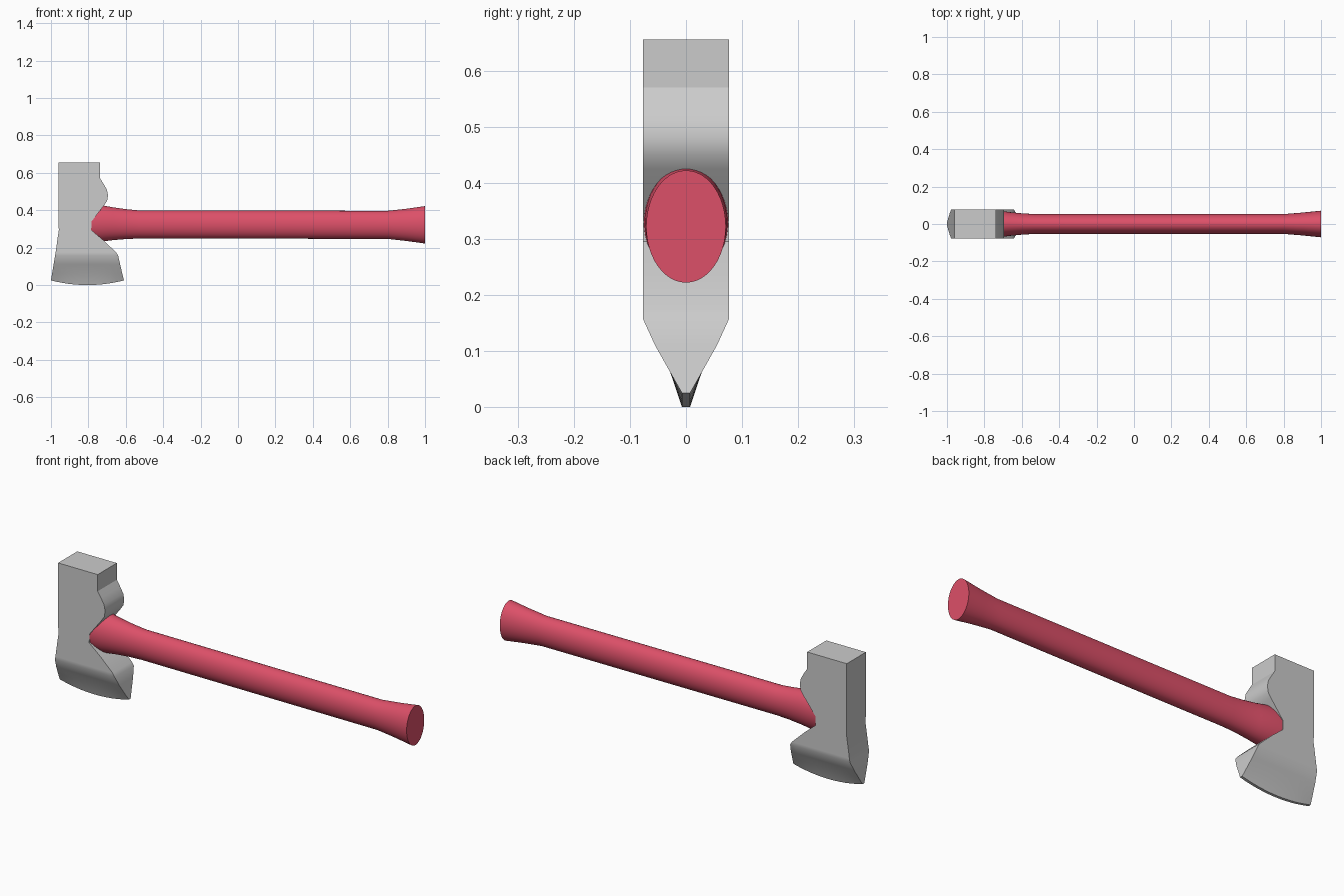
import bpy, bmesh, math

if "Cube" in bpy.data.objects:
    bpy.data.objects.remove(bpy.data.objects["Cube"])


def finish(name, bm, color=None):
    bmesh.ops.recalc_face_normals(bm, faces=bm.faces)
    me = bpy.data.meshes.new(name)
    bm.to_mesh(me)
    bm.free()
    ob = bpy.data.objects.new(name, me)
    bpy.context.collection.objects.link(ob)
    if color:
        mat = bpy.data.materials.new(name + "_paint")
        mat.diffuse_color = color
        mat.use_nodes = True
        mat.node_tree.nodes["Principled BSDF"].inputs["Base Color"].default_value = mat.diffuse_color
        me.materials.append(mat)
    bpy.ops.object.select_all(action='DESELECT')
    ob.select_set(True)
    bpy.context.view_layer.objects.active = ob
    bpy.ops.object.shade_smooth_by_angle(angle=math.radians(30))
    return ob


def loft(bm, rings):
    """Skin closed rings of equal length and return their vertices."""
    loops = [[bm.verts.new(p) for p in ring] for ring in rings]
    for a, b in zip(loops, loops[1:]):
        n = len(a)
        for i in range(n):
            j = (i + 1) % n
            bm.faces.new((a[i], a[j], b[j], b[i]))
    return loops


# Axe head: horizontal sections (z, left x, right x, half thickness, edge sag)
SECTIONS = [
    (0.655, -0.96, -0.737, 0.077, 0),
    (0.570, -0.96, -0.737, 0.077, 0),
    (0.540, -0.96, -0.718, 0.077, 0),
    (0.510, -0.96, -0.701, 0.077, 0),
    (0.480, -0.96, -0.695, 0.077, 0),
    (0.450, -0.96, -0.700, 0.077, 0),
    (0.425, -0.96, -0.717, 0.077, 0),
    (0.340, -0.96, -0.783, 0.077, 0),
    (0.295, -0.958, -0.785, 0.077, 0),
    (0.240, -0.966, -0.720, 0.077, 0),
    (0.175, -0.975, -0.652, 0.077, 0),
    (0.158, -0.978, -0.641, 0.077, 0),
    (0.110, -0.986, -0.630, 0.055, 0),
    (0.062, -0.994, -0.619, 0.028, 0),
    (0.025, -1.000, -0.610, 0.007, 0.025),
]
COLS = 12


def section_ring(z, xl, xr, hy, sag):
    row = []
    for i in range(COLS + 1):
        t = i / COLS
        row.append((xl + (xr - xl) * t, z - sag * (1 - (2 * t - 1) ** 2)))
    return [(x, -hy, h) for x, h in row] + [(x, hy, h) for x, h in reversed(row)]


bm = bmesh.new()
loops = loft(bm, [section_ring(*s) for s in SECTIONS])
for ring in (loops[0], loops[-1]):
    for i in range(COLS):
        bm.faces.new((ring[i], ring[i + 1], ring[-2 - i], ring[-1 - i]))
finish("axe_head", bm)

# Handle: oval sections (x, centre z, half width y, half height z)
OVALS = [
    (-0.83, 0.330, 0.0765, 0.100),
    (-0.73, 0.330, 0.073, 0.097),
    (-0.67, 0.328, 0.064, 0.088),
    (-0.60, 0.326, 0.057, 0.080),
    (-0.53, 0.324, 0.053, 0.075),
    (0.80, 0.322, 0.053, 0.075),
    (0.90, 0.322, 0.061, 0.086),
    (1.00, 0.322, 0.071, 0.100),
]
SIDES = 48
bm = bmesh.new()
loops = loft(bm, [[(x, ry * math.cos(2 * math.pi * i / SIDES),
                    zc + rz * math.sin(2 * math.pi * i / SIDES))
                   for i in range(SIDES)] for x, zc, ry, rz in OVALS])
bm.faces.new(loops[0])
bm.faces.new(loops[-1])
finish("handle", bm, (0.72, 0.08, 0.14, 1))
